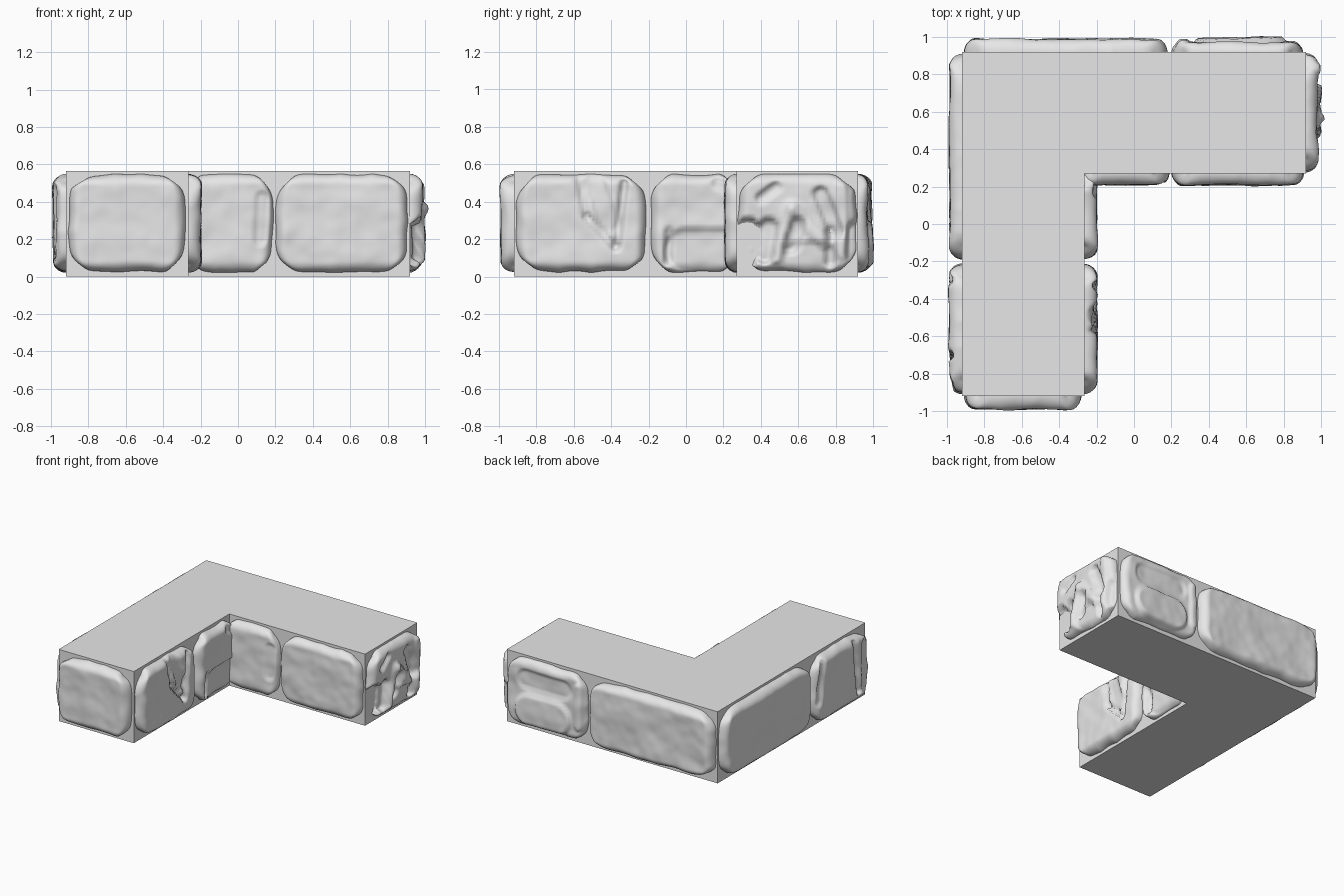
import bpy, bmesh, math
from mathutils import Vector, noise

if "Cube" in bpy.data.objects:
    bpy.data.objects.remove(bpy.data.objects["Cube"], do_unlink=True)

stone_grey = bpy.data.materials.new("stone_grey")
stone_grey.use_nodes = True
GREY = (0.8, 0.8, 0.8, 1)
stone_grey.diffuse_color = GREY
stone_grey.node_tree.nodes["Principled BSDF"].inputs["Base Color"].default_value = GREY

OUT, IN_X, IN_Y, TOP = 0.92, -0.265, 0.27, 0.565


def finish(name, bm, smooth):
    mesh = bpy.data.meshes.new(name)
    bm.to_mesh(mesh)
    bm.free()
    mesh.materials.append(stone_grey)
    for p in mesh.polygons:
        p.use_smooth = smooth
    obj = bpy.data.objects.new(name, mesh)
    bpy.context.collection.objects.link(obj)
    return obj


def make_core():
    bm = bmesh.new()
    outline = [(-OUT, -OUT), (IN_X, -OUT), (IN_X, IN_Y), (OUT, IN_Y), (OUT, OUT), (-OUT, OUT)]
    base = bm.faces.new([bm.verts.new((x, y, 0)) for x, y in outline])
    ext = bmesh.ops.extrude_face_region(bm, geom=[base])
    moved = [g for g in ext["geom"] if isinstance(g, bmesh.types.BMVert)]
    bmesh.ops.translate(bm, verts=moved, vec=(0, 0, TOP))
    bmesh.ops.recalc_face_normals(bm, faces=bm.faces)
    finish("wall_core", bm, False)


def rounded(distance, radius=0.06):
    q = min(max(distance / radius, 0), 1)
    return math.sqrt(1 - (1 - q) ** 2)


def stroke_weight(u, z, a, b, radius, soft=0.025):
    """1 inside a capsule from a to b, fading to 0 at its border."""
    p, a, b = Vector((u, z)), Vector(a), Vector(b)
    d = b - a
    t = min(max((p - a).dot(d) / max(d.length_squared, 1e-6), 0), 1)
    q = min(max((radius + soft - (p - a - d * t).length) / soft, 0), 1)
    return q * q * (3 - 2 * q)


def make_stone(name, axis, plane, side, u0, u1, depth=0.068, strokes=(), z0=0.02, z1=0.55):
    """Pillow-shaped rock on a wall face; strokes raise or carve its surface."""
    cols, rows = max(36, int((u1 - u0) * 85)), 44
    mid, half_u = (u0 + u1) / 2, (u1 - u0) / 2
    mid_z, half_z = (z0 + z1) / 2, (z1 - z0) / 2
    seed = Vector((u0 * 9 + plane * 5, side * 3, plane * 7))
    bm = bmesh.new()
    grid = []
    for j in range(rows + 1):
        t = math.sin(math.pi * (j / rows - 0.5))
        line = []
        for i in range(cols + 1):
            s = math.sin(math.pi * (i / cols - 0.5))
            # round the corners and wobble the outline
            cut = 0.07 / half_u
            u = mid + half_u * s * (1 - cut * t ** 6)
            z = mid_z + half_z * t * (1 - 0.14 * s ** 10)
            wob = noise.noise(Vector((u * 5, z * 5, 0)) + seed) * 0.02
            u -= s ** 3 * abs(wob)
            z -= t ** 3 * abs(wob)
            h = depth + 0.009 * noise.noise(Vector((u * 5, z * 7, 2)) + seed)
            h += 0.004 * noise.noise(Vector((u * 14, z * 14, 4)) + seed)
            for a, b, radius, delta in strokes:
                h += delta * stroke_weight(u, z, a, b, radius)
            h = max(h, -0.004)
            edge = rounded((1 - abs(s)) * half_u) * rounded((1 - abs(t)) * half_z)
            out = plane + side * ((h + 0.006) * edge - 0.006)
            line.append(bm.verts.new((out, u, z) if axis == "x" else (u, out, z)))
        grid.append(line)
    flip = (axis == "x") == (side < 0)
    for lo, hi in zip(grid, grid[1:]):
        for i in range(cols):
            quad = [lo[i], lo[i + 1], hi[i + 1], hi[i]]
            bm.faces.new(quad[::-1] if flip else quad)
    finish(name, bm, True)


make_core()

# Front end and inner front wall
make_stone("front_end_stone", "y", -OUT, -1, -0.91, -0.28, 0.07)
make_stone("inner_front_corner_stone", "y", IN_Y, -1, -0.3, 0.19, 0.06,
           [((0.13, 0.42), (0.12, 0.2), 0.02, -0.015)])
make_stone("inner_front_outer_stone", "y", IN_Y, -1, 0.2, 0.91, 0.062)

# Inner side wall: one cracked stone and one stepped stone
make_stone("cracked_stone", "x", IN_X, 1, -0.91, -0.21, 0.066, [
    ((-0.49, 0.5), (-0.41, 0.28), 0.04, -0.02),
    ((-0.57, 0.53), (-0.53, 0.32), 0.004, -0.025),
    ((-0.53, 0.32), (-0.38, 0.16), 0.004, -0.03),
    ((-0.33, 0.5), (-0.37, 0.16), 0.006, -0.03)])
make_stone("stepped_stone", "x", IN_X, 1, -0.19, 0.3, 0.066, [
    ((0.0, 0.14), (0.25, 0.14), 0.1, -0.025),
    ((-0.1, 0.08), (-0.09, 0.24), 0.008, -0.025),
    ((0.17, 0.5), (0.27, 0.46), 0.015, -0.02)])

# Heavily carved end stone
make_stone("carved_end_stone", "x", OUT, 1, 0.275, 0.915, 0.062, [
    ((0.31, 0.1), (0.33, 0.24), 0.055, -0.064),
    ((0.42, 0.12), (0.44, 0.26), 0.035, -0.05),
    ((0.72, 0.1), (0.6, 0.1), 0.07, -0.02),
    ((0.6, 0.28), (0.56, 0.16), 0.025, -0.035),
    ((0.72, 0.44), (0.8, 0.24), 0.025, -0.035),
    ((0.77, 0.24), (0.77, 0.08), 0.012, -0.035),
    ((0.4, 0.42), (0.48, 0.48), 0.012, -0.025),
    ((0.89, 0.12), (0.9, 0.25), 0.025, -0.045),
    ((0.58, 0.36), (0.74, 0.18), 0.02, 0.02),
    ((0.56, 0.38), (0.48, 0.1), 0.015, 0.015),
    ((0.83, 0.48), (0.84, 0.12), 0.015, 0.012)])

# Back wall
make_stone("back_short_stone", "y", OUT, 1, 0.2, 0.91, 0.052, [
    ((0.45, 0.17), (0.68, 0.17), 0.11, 0.024),
    ((0.4, 0.4), (0.72, 0.4), 0.06, -0.015),
    ((0.26, 0.15), (0.26, 0.45), 0.02, 0.015)])
make_stone("back_long_stone", "y", OUT, 1, -0.91, 0.18, 0.068)

# Left outer wall
make_stone("left_long_stone", "x", -OUT, -1, -0.19, 0.91, 0.066)
make_stone("left_short_stone", "x", -OUT, -1, -0.91, -0.21, 0.068, [
    ((-0.7, 0.5), (-0.76, 0.1), 0.01, -0.03),
    ((-0.84, 0.45), (-0.84, 0.12), 0.035, -0.015),
    ((-0.3, 0.5), (-0.26, 0.2), 0.012, -0.02)])
